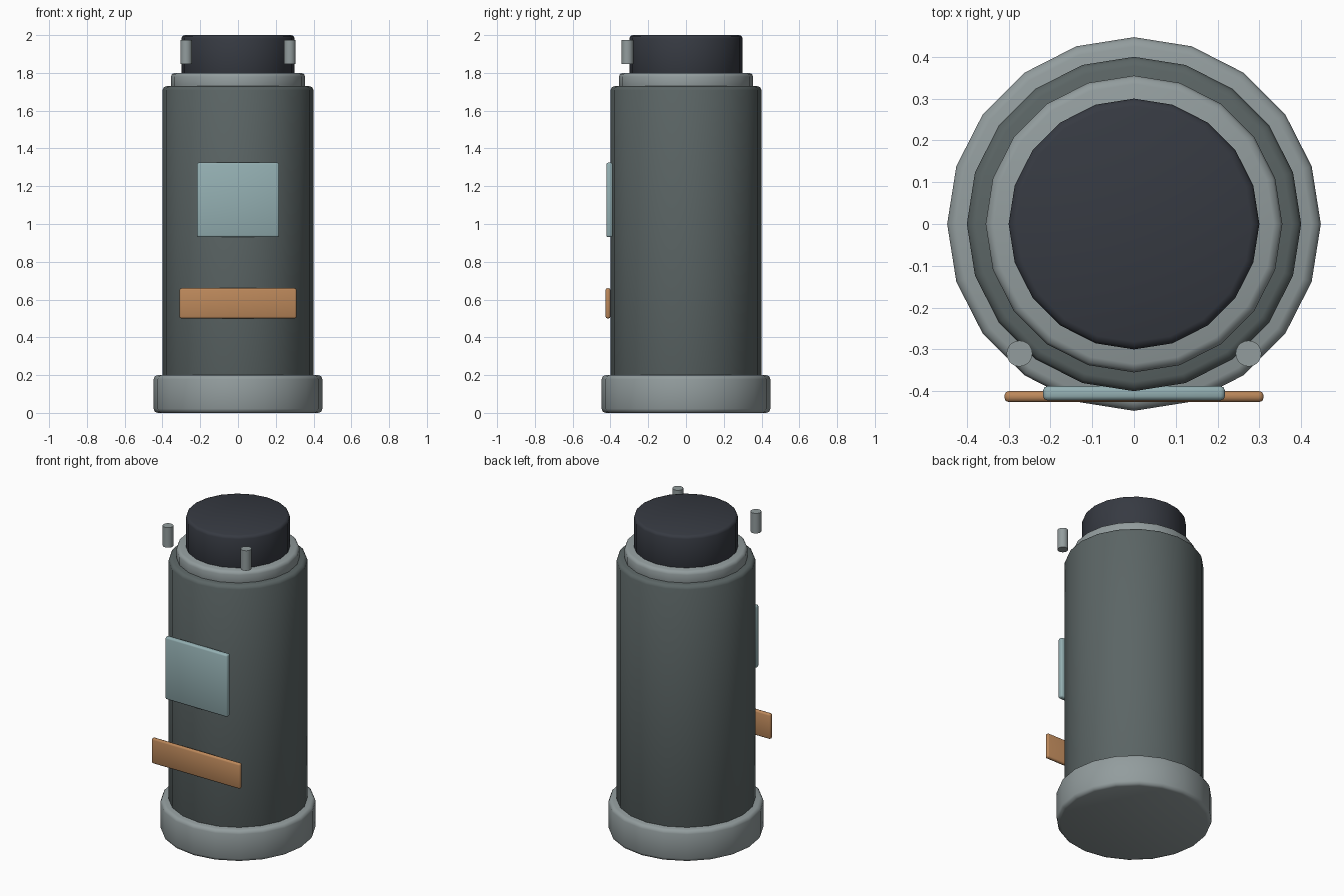
import bpy, math

if "Cube" in bpy.data.objects:
    bpy.data.objects.remove(bpy.data.objects["Cube"])


def material(name, rgb):
    m = bpy.data.materials.new(name)
    m.diffuse_color = (*rgb, 1)
    m.use_nodes = True
    m.node_tree.nodes["Principled BSDF"].inputs["Base Color"].default_value = m.diffuse_color
    return m


dark_green = material("dark grey green", (0.105, 0.130, 0.130))
metal = material("light grey metal", (0.290, 0.335, 0.340))
charcoal = material("charcoal", (0.037, 0.042, 0.054))
pale_teal = material("pale teal", (0.295, 0.430, 0.445))
copper = material("copper", (0.500, 0.245, 0.103))


def finish(name, mat, bevel):
    # rounded edges and smooth sides
    ob = bpy.context.object
    ob.name = name
    ob.data.materials.append(mat)
    bpy.ops.object.transform_apply(location=False, rotation=False, scale=True)
    if bevel:
        mod = ob.modifiers.new("bevel", 'BEVEL')
        mod.width = bevel
        mod.segments = 2
        mod.limit_method = 'ANGLE'
        mod.angle_limit = math.radians(40)
        bpy.ops.object.modifier_apply(modifier=mod.name)
    bpy.ops.object.shade_smooth_by_angle(angle=math.radians(50))
    return ob


def drum(name, r, z0, z1, mat, bevel, x=0, y=0, sides=20):
    bpy.ops.mesh.primitive_cylinder_add(vertices=sides, radius=r, depth=z1 - z0,
                                        location=(x, y, (z0 + z1) / 2))
    return finish(name, mat, bevel)


def plate(name, w, y0, y1, z0, z1, mat, bevel):
    bpy.ops.mesh.primitive_cube_add(size=1, location=(0, (y0 + y1) / 2, (z0 + z1) / 2))
    bpy.context.object.scale = (w, y1 - y0, z1 - z0)
    return finish(name, mat, bevel)


# stacked round parts
drum("base", 0.447, 0.0, 0.20, metal, 0.022)
drum("body", 0.40, 0.18, 1.73, dark_green, 0.022)
drum("collar", 0.355, 1.70, 1.80, metal, 0.02)
drum("lid", 0.30, 1.78, 2.0, charcoal, 0.018)

# front panels
plate("front_label", 0.435, -0.422, -0.388, 0.93, 1.325, pale_teal, 0.01)
plate("front_band", 0.62, -0.426, -0.400, 0.50, 0.66, copper, 0.01)

# pegs beside the lid
for side, x in (("left", -0.274), ("right", 0.274)):
    drum(side + "_peg", 0.031, 1.848, 1.975, metal, 0, x, -0.31, 20)
